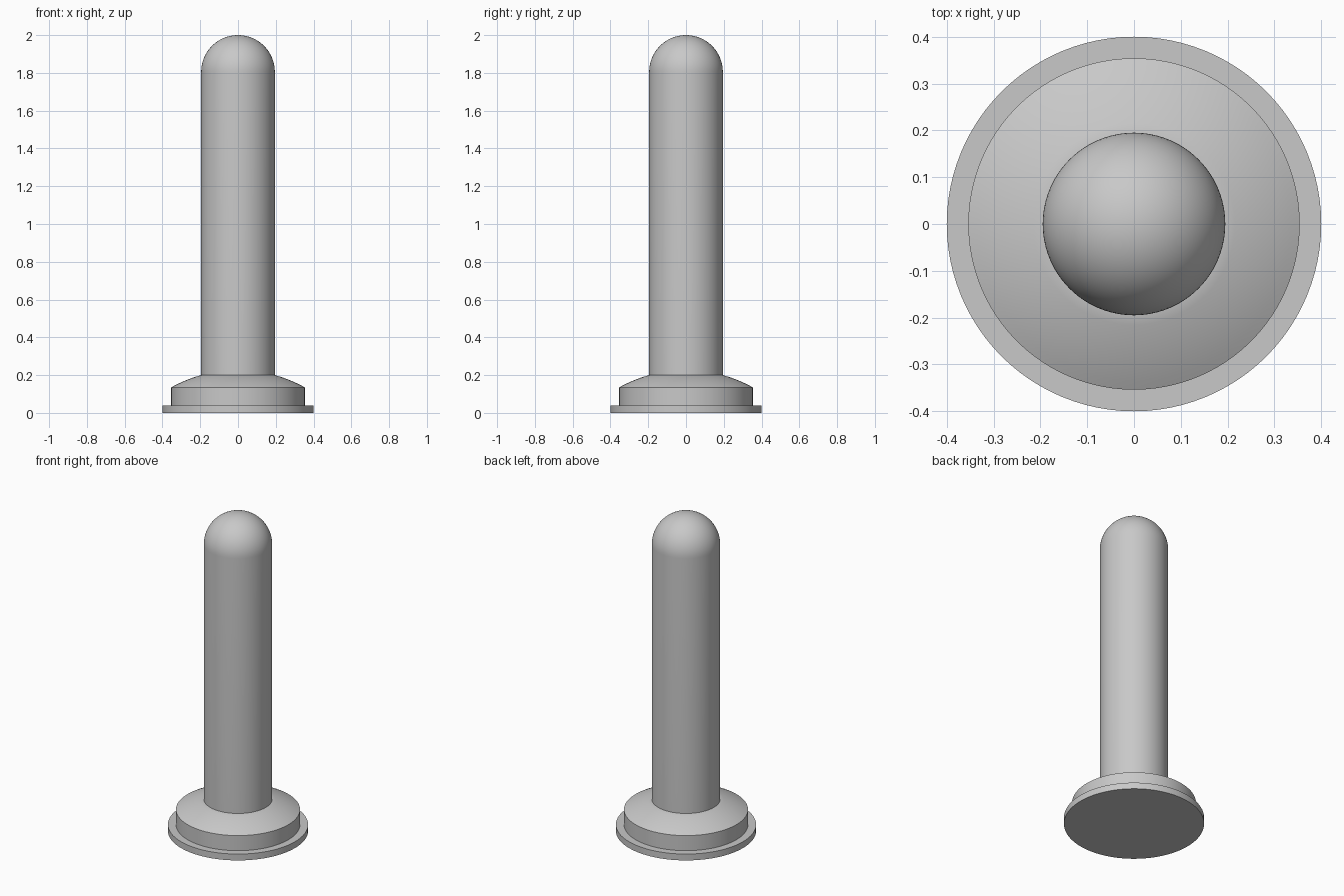
import bpy
import math

cube = bpy.data.objects.get("Cube")
if cube:
    bpy.data.objects.remove(cube, do_unlink=True)

SEGMENTS = 96
SHAFT_R, COLLAR_R, BASE_R = 0.195, 0.354, 0.4
BASE_TOP, COLLAR_TOP, SHOULDER_TOP, HEIGHT = 0.04, 0.135, 0.2, 2.0

grey = bpy.data.materials.new("plain grey")
grey.use_nodes = True
colour = (0.58, 0.58, 0.58, 1)
grey.diffuse_color = colour
grey.node_tree.nodes["Principled BSDF"].inputs["Base Color"].default_value = colour


def arc(radius, centre_z, start, end, steps):
    """Profile points on a circle centred on the axis, angles from horizontal."""
    angles = [start + (end - start) * i / steps for i in range(steps + 1)]
    return [(radius * math.cos(a), centre_z + radius * math.sin(a)) for a in angles]


def lathe(name, profile):
    """Revolve (radius, z) points about z, capping ends that are off the axis."""
    verts, rings, faces = [], [], []
    for r, z in profile:
        n = 1 if r < 1e-5 else SEGMENTS
        rings.append([len(verts) + i for i in range(n)])
        verts += [(r * math.cos(math.tau * i / n), r * math.sin(math.tau * i / n), z)
                  for i in range(n)]
    for low, high in zip(rings, rings[1:]):
        for i in range(SEGMENTS):
            j = (i + 1) % SEGMENTS
            if len(high) == 1:
                faces.append((low[i], low[j], high[0]))
            else:
                faces.append((low[i], low[j], high[j], high[i]))
    faces.append(rings[0][::-1])
    if len(rings[-1]) > 1:
        faces.append(rings[-1])
    mesh = bpy.data.meshes.new(name)
    mesh.from_pydata(verts, [], faces)
    mesh.materials.append(grey)
    obj = bpy.data.objects.new(name, mesh)
    bpy.context.collection.objects.link(obj)
    bpy.ops.object.select_all(action="DESELECT")
    obj.select_set(True)
    bpy.context.view_layer.objects.active = obj
    bpy.ops.object.shade_smooth_by_angle(angle=math.radians(25))
    return obj


# Thin flange at the foot
lathe("base_flange", [(BASE_R, 0), (BASE_R, BASE_TOP)])

# Collar with a gently domed shoulder that meets the shaft
cz = (COLLAR_R**2 + COLLAR_TOP**2 - SHAFT_R**2 - SHOULDER_TOP**2) / (2 * (COLLAR_TOP - SHOULDER_TOP))
shoulder = arc(math.hypot(COLLAR_R, COLLAR_TOP - cz), cz,
               math.atan2(COLLAR_TOP - cz, COLLAR_R),
               math.atan2(SHOULDER_TOP - cz, SHAFT_R), 8)
lathe("collar", [(COLLAR_R, BASE_TOP)] + shoulder)

# Tall shaft with a round top
dome = arc(SHAFT_R, HEIGHT - SHAFT_R, 0, math.pi / 2, 20)
lathe("shaft", [(SHAFT_R, SHOULDER_TOP)] + dome)
